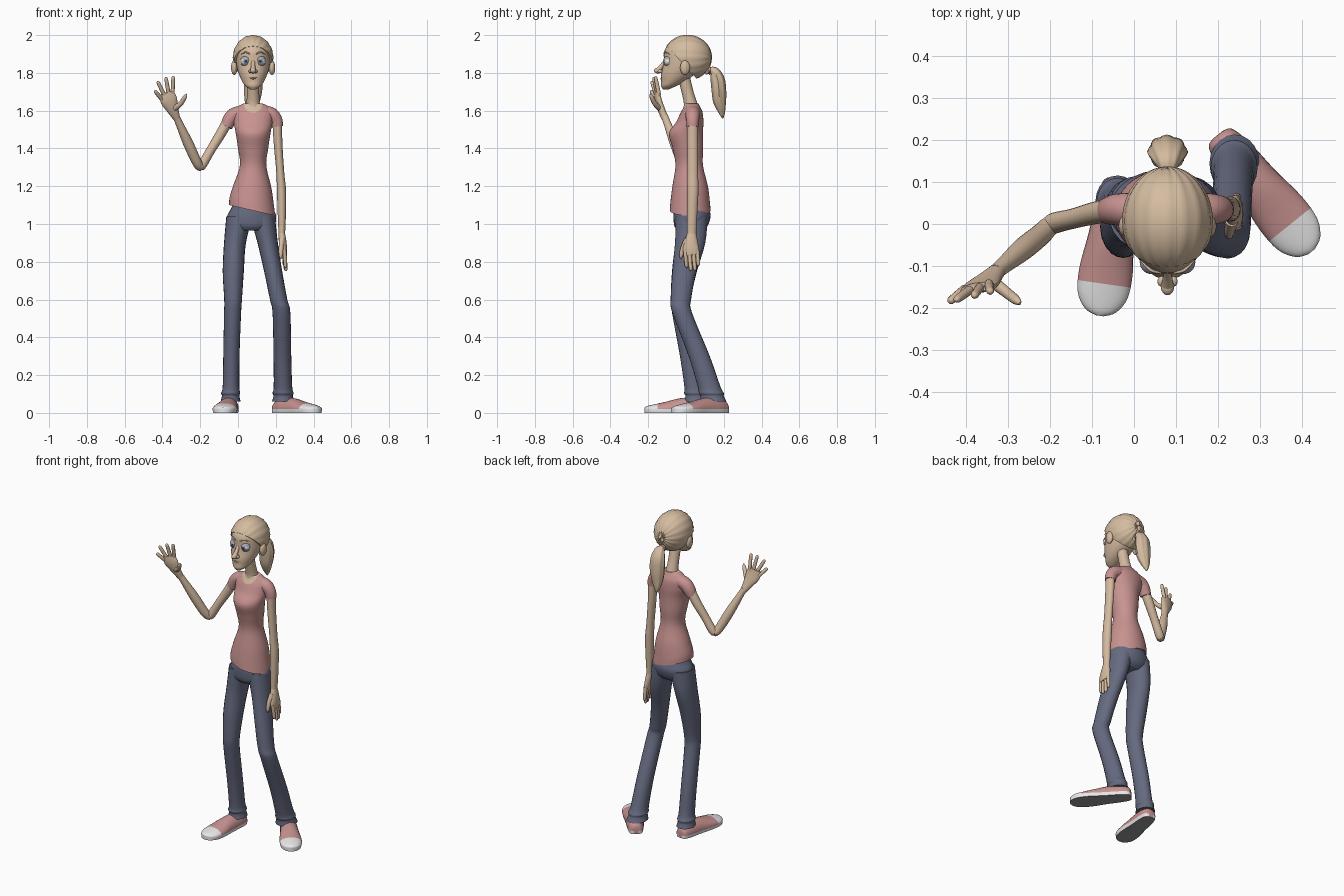
import bpy, bmesh, math
from mathutils import Vector, Matrix

cube = bpy.data.objects.get("Cube")
if cube:
    bpy.data.objects.remove(cube, do_unlink=True)


def material(name, *rgb):
    m = bpy.data.materials.new(name)
    m.use_nodes = True
    color = (*rgb, 1)
    m.diffuse_color = color
    m.node_tree.nodes["Principled BSDF"].inputs["Base Color"].default_value = color
    return m


SKIN = material("skin", .66, .49, .35)
HAIR = material("blonde_hair", .66, .5, .35)
PINK = material("shirt_pink", .57, .29, .28)
DENIM = material("denim", .13, .145, .215)
WHITE = material("white", .8, .8, .8)
SOLE = material("sole_grey", .3, .3, .3)
LID = material("eyelid_lilac", .4, .38, .44)
IRIS = material("iris_blue", .15, .25, .4)
DARK = material("dark_brown", .05, .035, .03)
LIPS = material("lips", .5, .27, .22)
parts = []


def finish(name, bm, mats, paint=None):
    """Turn a bmesh into a named object; paint picks a material slot from a face."""
    bmesh.ops.recalc_face_normals(bm, faces=bm.faces)
    if paint:
        for f in bm.faces:
            f.material_index = paint(f)
    mesh = bpy.data.meshes.new(name)
    bm.to_mesh(mesh)
    bm.free()
    for m in mats:
        mesh.materials.append(m)
    ob = bpy.data.objects.new(name, mesh)
    bpy.context.collection.objects.link(ob)
    parts.append(ob)
    return ob


def smooth_rows(rows, steps):
    """Catmull-Rom interpolation through (x, y, z, r1, r2) rows."""
    rows = [Vector(r if len(r) == 5 else (*r, r[-1])) for r in rows]
    out = []
    for i in range(len(rows) - 1):
        a, b, c, d = rows[max(i - 1, 0)], rows[i], rows[i + 1], rows[min(i + 2, len(rows) - 1)]
        for k in range(steps):
            t = k / steps
            out.append(b + (c - a) * (t / 2) + (a * 2 - b * 5 + c * 4 - d) * (t * t / 2)
                       + (b * 3 - a - c * 3 + d) * (t ** 3 / 2))
    return out + [rows[-1]]


def bridge(bm, rings):
    n = len(rings[0])
    for p, q in zip(rings, rings[1:]):
        for j in range(n):
            bm.faces.new((p[j], p[(j + 1) % n], q[(j + 1) % n], q[j]))
    bm.faces.new(rings[0])
    bm.faces.new(rings[-1])


def tube(name, mats, rows, ref=None, n=20, steps=4, groove=0, paint=None, warp=None):
    """Loft ellipses along a path: level rings, or rings square to the path with r1 along ref."""
    path = smooth_rows(rows, steps)
    bm = bmesh.new()
    rings = []
    for i, row in enumerate(path):
        u, v = Vector((1, 0, 0)), Vector((0, 1, 0))
        if ref:
            t = (path[min(i + 1, len(path) - 1)].xyz - path[max(i - 1, 0)].xyz).normalized()
            u = Vector(ref)
            u = (u - t * u.dot(t)).normalized()
            v = t.cross(u)
        ring = []
        for j in range(n):
            a = math.tau * j / n
            g = 1 + groove * math.cos(a * n / 4)
            p = Vector(row[:3]) + (u * row[3] * math.cos(a) + v * row[4] * math.sin(a)) * g
            ring.append(bm.verts.new(warp(p) if warp else p))
        rings.append(ring)
    bridge(bm, rings)
    return finish(name, bm, mats, paint)


def ball(name, mats, at, size, cut=None, paint=None, groove=0, seg=24):
    """Ellipsoid with poles front and back; cut is (point, normal) of the kept half."""
    bm = bmesh.new()
    bmesh.ops.create_uvsphere(bm, u_segments=seg, v_segments=seg // 2, radius=1,
                              matrix=Matrix.Rotation(math.pi / 2, 4, 'X'))
    for v in bm.verts:
        g = 1 + groove * math.cos(seg / 4 * math.atan2(v.co.z, v.co.x))
        v.co = Vector([c * s for c, s in zip(v.co, size)]) * g + Vector(at)
    if cut:
        bmesh.ops.bisect_plane(bm, geom=bm.verts[:] + bm.edges[:] + bm.faces[:],
                               plane_co=cut[0], plane_no=cut[1], clear_inner=True)
        bmesh.ops.holes_fill(bm, edges=[e for e in bm.edges if e.is_boundary])
    return finish(name, bm, mats, paint)


CX = .08

# Head, neck and ears
tube("head", [SKIN], [(CX, *r) for r in (
    (-.107, 1.713, .015, .015), (-.092, 1.73, .04, .04), (-.068, 1.755, .058, .063),
    (-.045, 1.79, .074, .087), (-.025, 1.83, .086, .098), (-.014, 1.87, .091, .104),
    (-.008, 1.91, .09, .108), (-.005, 1.945, .076, .092), (0, 1.975, .04, .05))], n=32)
tube("neck", [SKIN], [(CX, -.012, 1.78, .033), (CX, .008, 1.7, .032),
                      (CX, .026, 1.63, .037), (CX, .025, 1.59, .05)])
tube("nose_bridge", [SKIN], [(CX, -.1, 1.875, .01), (CX, -.126, 1.84, .011),
                             (CX, -.146, 1.815, .015)], ref=(1, 0, 0), n=12)
ball("nose_tip", [SKIN], (CX, -.149, 1.812), (.016, .021, .015))
tube("mouth", [LIPS], [(CX - .028, -.122, 1.781, .002), (CX, -.131, 1.77, .005),
                       (CX + .028, -.122, 1.781, .002)], ref=(0, 1, 0), n=8)

# Paired face parts
for word, s in (("left", 1), ("right", -1)):
    ball(word + "_ear", [SKIN], (CX + s * .1, -.005, 1.828), (.017, .026, .039))
    ball(word + "_nostril", [SKIN], (CX + s * .014, -.137, 1.808), (.01, .013, .01), seg=16)
    eye = Vector((CX + s * .038, -.091, 1.862))
    ball(word + "_eye", [WHITE, IRIS, DARK], eye, (.027,) * 3,
         paint=lambda f: (f.normal.y < -.9) + (f.normal.y < -.98))
    for lid, d, gap in (("upper", 1, .009), ("lower", -1, .012)):
        ball(f"{word}_{lid}_lid", [LID], eye, (.03,) * 3,
             cut=(eye + Vector((0, 0, d * gap)), (0, 0, d)))
    tube(word + "_eyebrow", [HAIR], [(CX + s * .015, -.117, 1.9, .003), (CX + s * .04, -.11, 1.909, .004),
                                     (CX + s * .064, -.087, 1.9, .002)], ref=(0, 0, 1), n=8)

# Hair swept back to a ponytail
ball("hair_cap", [HAIR], (CX, .008, 1.881), (.107, .128, .119), groove=.012, seg=64,
     cut=((CX, -.115, 1.955), (0, .19, .175)))
tube("ponytail", [HAIR], [(CX, .1, 1.808, .018), (CX, .125, 1.813, .017), (CX, .15, 1.805, .032, .026),
                          (CX, .167, 1.765, .044, .036), (CX, .174, 1.71, .046, .037),
                          (CX - .005, .178, 1.65, .038, .033), (CX - .01, .189, 1.595, .022, .018),
                          (CX - .01, .195, 1.56, .004)], ref=(1, 0, 0), n=32, groove=.05)
tube("hair_band", [PINK], [(CX, .117, 1.811, .017), (CX, .124, 1.812, .023),
                           (CX, .132, 1.812, .017)], ref=(1, 0, 0))


# Shirt with slanted hem and scooped neckline
def slant(p):
    p.z -= .23 * (p.x - .075) * min(1, max(0, (1.3 - p.z) / .22))
    return p


neckline = Vector((CX, -.015, 1.64))
tube("shirt", [PINK, SKIN], [
    (.075, .022, 1.072, .122, .108), (.073, .022, 1.12, .117, .104), (.077, .022, 1.2, .1, .094),
    (CX, .017, 1.31, .07, .073), (CX, .01, 1.4, .08, .081), (CX, 0, 1.48, .092, .09),
    (CX, .02, 1.54, .103, .072), (CX, .03, 1.59, .106, .058), (CX, .032, 1.62, .085, .043),
    (CX, .03, 1.638, .05, .036)], n=40, steps=6, warp=slant,
    paint=lambda f: (f.calc_center_median() - neckline).length < .05)
tube("right_sleeve", [PINK], [(.03, .035, 1.59, .04), (-.02, .035, 1.577, .039),
                              (-.045, .034, 1.55, .037), (-.062, .031, 1.515, .032)], ref=(0, 1, 0))
tube("left_sleeve", [PINK], [(.13, .035, 1.59, .04), (.176, .035, 1.578, .039),
                             (.201, .035, 1.55, .034), (.208, .035, 1.515, .031)], ref=(0, 1, 0))

# Arms
tube("right_arm", [SKIN], [(-.04, .034, 1.57, .028), (-.09, .027, 1.48, .027), (-.145, .013, 1.39, .024),
                           (-.187, .003, 1.318, .025), (-.203, -.006, 1.306, .024),
                           (-.222, -.025, 1.336, .026), (-.265, -.06, 1.43, .027),
                           (-.31, -.098, 1.53, .02), (-.33, -.115, 1.575, .018)], ref=(.6, 1, .3))
tube("left_arm", [SKIN], [(.207, .035, 1.56, .026, .03), (.212, .035, 1.43, .023, .029),
                          (.224, .036, 1.27, .021, .028), (.23, .036, 1.18, .024, .03),
                          (.232, .033, 1.06, .022, .027), (.232, .03, .94, .017, .024)])


# Hands: flat palm, four fingers and a thumb
def hand(side, ref, palm, knuckles, tips, thumb):
    tube(side + "_palm", [SKIN], palm, ref=ref)
    first, last = map(Vector, knuckles)
    for i, tip in enumerate(tips):
        base, tip = first.lerp(last, i / 3), Vector(tip)
        tube(f"{side}_finger_{i + 1}", [SKIN],
             [(*base.lerp(tip, t), r) for t, r in ((-.2, .011), (.5, .0105), (.9, .009), (1, .003))],
             ref=ref, n=10)
    tube(side + "_thumb", [SKIN], [(*p, r) for p, r in zip(thumb, (.016, .013, .011, .003))], ref=ref, n=10)


hand("right", (1, .2, 0),
     [(-.325, -.111, 1.56, .019), (-.345, -.13, 1.605, .031, .019),
      (-.366, -.147, 1.655, .045, .017), (-.378, -.153, 1.695, .038, .012)],
     [(-.41, -.16, 1.668), (-.346, -.146, 1.7)],
     [(-.441, -.186, 1.706), (-.426, -.182, 1.756), (-.382, -.172, 1.778), (-.343, -.162, 1.782)],
     [(-.34, -.135, 1.61), (-.305, -.163, 1.635), (-.281, -.182, 1.672), (-.272, -.19, 1.688)])
hand("left", (0, 1, 0),
     [(.232, .03, .95, .024, .017), (.236, .028, .91, .034, .02),
      (.242, .026, .865, .043, .018), (.246, .03, .835, .037, .013)],
     [(.247, -.003, .845), (.243, .06, .85)],
     [(.252, .004, .768), (.255, .026, .752), (.252, .048, .753), (.246, .066, .778)],
     [(.233, .008, .92), (.228, -.015, .875), (.227, -.025, .835), (.226, -.027, .815)])

# Jeans
tube("jeans_hips", [DENIM], [(.075, .03, 1.14, .09, .08), (.075, .03, 1.085, .11, .092),
                             (.072, .032, 1.04, .13, .098), (.07, .026, .99, .122, .088),
                             (.068, .022, .965, .085, .065)], n=32)
tube("jeans_right_leg", [DENIM], [
    (.008, .03, 1.04, .07, .085), (-.016, .022, .9, .058, .08), (-.025, -.008, .75, .056, .066),
    (-.026, -.028, .6, .047, .053), (-.029, -.022, .52, .045, .05), (-.035, .02, .3, .043, .052),
    (-.037, .044, .14, .044, .053), (-.039, .05, .105, .051, .06), (-.039, .052, .09, .046, .055),
    (-.039, .054, .06, .053, .062)])
tube("jeans_left_leg", [DENIM], [
    (.13, .03, 1.04, .066, .085), (.157, .022, .9, .054, .08), (.186, -.008, .75, .048, .064),
    (.215, -.027, .6, .046, .054), (.23, -.02, .53, .047, .052), (.235, .07, .3, .047, .056),
    (.238, .122, .14, .049, .06), (.239, .134, .105, .056, .066), (.239, .138, .09, .051, .062),
    (.24, .144, .06, .06, .07)])


# Shoes: pink upper, white toe cap and rim, grey underside
def shoe(name, heel, toe):
    heel, toe = Vector((*heel, 0)), Vector((*toe, 0))
    ahead = (toe - heel).normalized()
    across = Vector((-ahead.y, ahead.x, 0))
    length = (toe - heel).length
    bm = bmesh.new()
    rings = []
    for _, s, _, w, h in smooth_rows([(0, s, 0, w, h) for s, w, h in (
            (0, .014, .035), (.03, .036, .06), (.18, .048, .08), (.42, .054, .078), (.67, .064, .058),
            (.85, .06, .045), (.96, .038, .036), (1, .01, .028))], 4):
        arc = [math.pi * k / 12 for k in range(13)]
        section = [(.93 * w, 0)] + [(w * math.cos(a), .02 + (h - .02) * math.sin(a)) for a in arc] + [(-.93 * w, 0)]
        rings.append([bm.verts.new(heel + ahead * s * length + across * x + Vector((0, 0, z)))
                      for x, z in section])
    bridge(bm, rings)

    def paint(f):
        c = f.calc_center_median()
        if c.z < .002:
            return 2
        return int(c.z < .0195 or (c - heel).dot(ahead) > .79 * length)

    finish(name, bm, [PINK, WHITE, SOLE], paint)


shoe("right_shoe", (-.035, .11), (-.082, -.219))
shoe("left_shoe", (.2, .213), (.424, -.066))

# Smooth shading with sharp creases kept
bpy.ops.object.select_all(action='DESELECT')
for ob in parts:
    ob.select_set(True)
bpy.context.view_layer.objects.active = parts[0]
bpy.ops.object.shade_smooth_by_angle(angle=math.radians(45))
